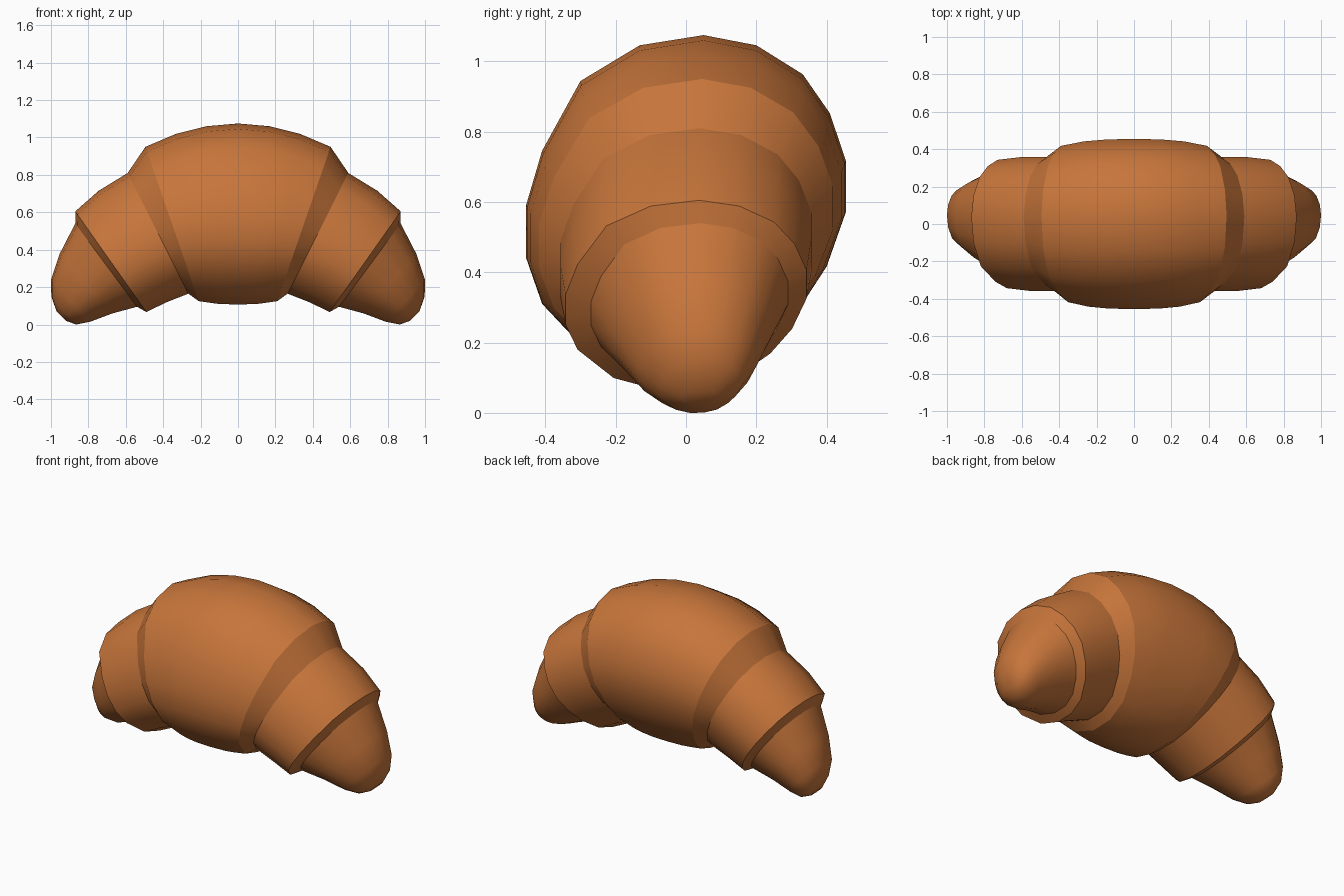
import bpy, bmesh

if "Cube" in bpy.data.objects:
    bpy.data.objects.remove(bpy.data.objects["Cube"])

# Crust colour
crust = bpy.data.materials.new("baked_crust")
crust.diffuse_color = (0.57, 0.178, 0.043, 1)
crust.use_nodes = True
crust.node_tree.nodes["Principled BSDF"].inputs["Base Color"].default_value = crust.diffuse_color

# Slightly lopsided cross-section (depth, height), both -1..1
SECTION = [(0.11, 1), (0.44, 0.94), (0.73, 0.77), (0.9, 0.54), (1, 0.26), (1, -0.04),
           (0.88, -0.36), (0.7, -0.62), (0.42, -0.87), (0.1, -0.99), (-0.25, -1),
           (-0.6, -0.88), (-0.9, -0.58), (-1, -0.31), (-1, 0), (-0.9, 0.32),
           (-0.66, 0.73), (-0.29, 0.94)]

# Rings from the middle to the tip:
# top x, top z, bottom x, bottom z, half depth, depth offset, sharp seam
RINGS = [(0, 1.075, 0, 0.107, 0.455, 0, False),
         (0.17, 1.06, 0.10, 0.11, 0.452, 0, False),
         (0.33, 1.02, 0.155, 0.117, 0.442, 0, False),
         (0.495, 0.95, 0.21, 0.125, 0.418, 0, True),
         (0.59, 0.81, 0.265, 0.165, 0.357, 0, True),
         (0.745, 0.715, 0.38, 0.12, 0.357, 0, False),
         (0.87, 0.605, 0.49, 0.067, 0.343, 0, True),
         (0.87, 0.54, 0.54, 0.095, 0.28, 0.01, True),
         (0.955, 0.375, 0.67, 0.06, 0.22, 0.02, False),
         (1.0, 0.24, 0.79, 0.015, 0.165, 0.03, False),
         (0.998, 0.15, 0.865, 0.0, 0.115, 0.04, False),
         (0.97, 0.07, 0.92, 0.02, 0.05, 0.04, False)]


def add_ring(bm, ring, side):
    tx, tz, bx, bz, depth, shift, _ = ring
    return [bm.verts.new((side * ((tx + bx) / 2 + h * (tx - bx) / 2),
                          shift + d * depth,
                          (tz + bz) / 2 + h * (tz - bz) / 2)) for d, h in SECTION]


# Rolled body, skinned tip to tip
bm = bmesh.new()
path = [(r, -1) for r in reversed(RINGS[1:])] + [(r, 1) for r in RINGS]
loops = [add_ring(bm, r, s) for r, s in path]
n = len(SECTION)
for a, b in zip(loops, loops[1:]):
    for i in range(n):
        j = (i + 1) % n
        bm.faces.new((a[i], a[j], b[j], b[i]))
bm.faces.new(loops[0])
bm.faces.new(loops[-1])
bmesh.ops.recalc_face_normals(bm, faces=bm.faces)
for f in bm.faces:
    f.smooth = True

# Crisp edges where the dough layers overlap
for (ring, _), loop in zip(path, loops):
    if ring[6]:
        for i in range(n):
            bm.edges.get((loop[i], loop[(i + 1) % n])).smooth = False

mesh = bpy.data.meshes.new("rolled_pastry")
bm.to_mesh(mesh)
bm.free()
mesh.materials.append(crust)
bpy.context.collection.objects.link(bpy.data.objects.new("rolled_pastry", mesh))
